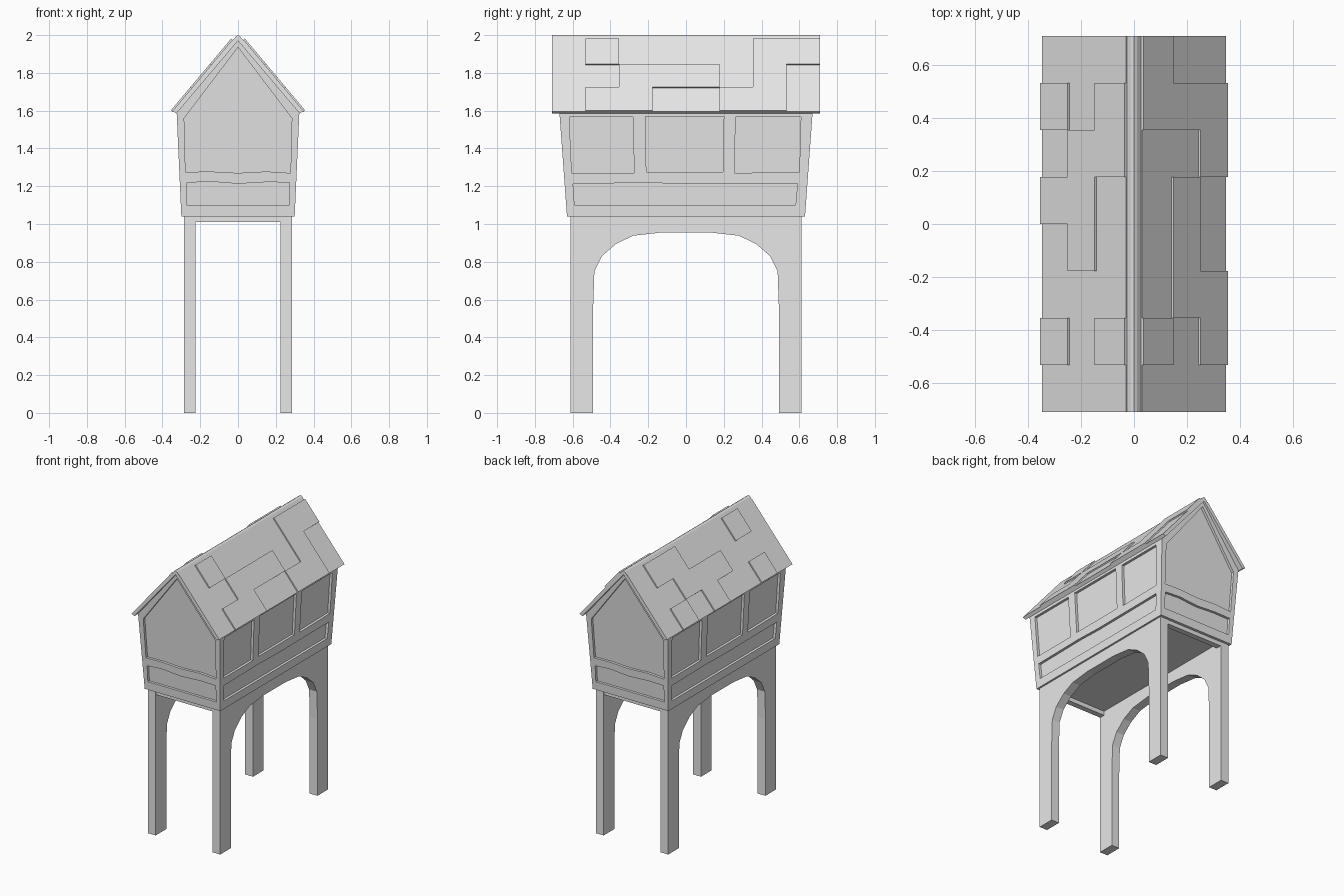
import bpy
import bmesh
from math import hypot

cube = bpy.data.objects.get("Cube")
if cube:
    bpy.data.objects.remove(cube, do_unlink=True)

grey = bpy.data.materials.new("plain grey")
grey.use_nodes = True
COLOR = (0.8, 0.8, 0.8, 1)
grey.diffuse_color = COLOR
grey.node_tree.nodes["Principled BSDF"].inputs["Base Color"].default_value = COLOR


def make_object(name, bm):
    bmesh.ops.recalc_face_normals(bm, faces=bm.faces)
    mesh = bpy.data.meshes.new(name)
    bm.to_mesh(mesh)
    bm.free()
    mesh.materials.append(grey)
    obj = bpy.data.objects.new(name, mesh)
    bpy.context.collection.objects.link(obj)
    return obj


def add_prism(bm, outline, near, far):
    """Join an outline, placed by near(u, v) and far(u, v), into a solid."""
    a = [bm.verts.new(near(u, v)) for u, v in outline]
    b = [bm.verts.new(far(u, v)) for u, v in outline]
    bm.faces.new(a)
    bm.faces.new(b[::-1])
    for i in range(len(a)):
        j = (i + 1) % len(a)
        bm.faces.new((a[i], b[i], b[j], a[j]))


# Walls lean outwards with height
FLOOR, EAVE, PEAK = 1.04, 1.59, 1.975
END, OVERHANG = 0.63, 0.71


def wall_x(z):
    return 0.30 + (z - FLOOR) * 0.045


def wall_y(z):
    return END + (z - FLOOR) * 0.073


# House body
bm = bmesh.new()
half = [(wall_x(FLOOR), FLOOR), (wall_x(EAVE), EAVE)]
section = half + [(0, PEAK)] + [(-x, z) for x, z in reversed(half)]
add_prism(bm, section,
          lambda x, z: (x, -wall_y(z), z),
          lambda x, z: (x, wall_y(z), z))
body = make_object("house_body", bm)

# Sunken wall panels, the same on both sides by half-turn
gable_panel = [(-0.278, 1.275), (-0.15, 1.278), (0, 1.27), (0.15, 1.278), (0.278, 1.27),
               (0.285, 1.56), (0, 1.935), (-0.285, 1.56)]
end_band = [(-0.272, 1.10), (0.272, 1.10), (0.272, 1.22), (0.15, 1.222),
            (0, 1.213), (-0.15, 1.225), (-0.272, 1.218)]
side_band = [(-0.59, 1.10), (0.58, 1.10), (0.59, 1.215), (0, 1.212),
             (-0.2, 1.218), (-0.598, 1.213)]
windows = [[(-0.605, 1.27), (-0.275, 1.27), (-0.28, 1.567), (-0.618, 1.567)],
           [(-0.21, 1.275), (0.197, 1.275), (0.2, 1.57), (-0.215, 1.57)],
           [(0.258, 1.27), (0.6, 1.275), (0.608, 1.567), (0.262, 1.567)]]
DEPTH, CLEAR = 0.018, 0.06
bm = bmesh.new()
for s in (-1, 1):
    for panel in (gable_panel, end_band):
        add_prism(bm, panel,
                  lambda u, z: (-s * u, s * (wall_y(z) - DEPTH), z),
                  lambda u, z: (-s * u, s * (wall_y(z) + CLEAR), z))
    for panel in windows + [side_band]:
        add_prism(bm, panel,
                  lambda u, z: (s * (wall_x(z) - DEPTH), s * u, z),
                  lambda u, z: (s * (wall_x(z) + CLEAR), s * u, z))
cutter = make_object("panel_cutter", bm)
cutter.hide_render = True
mod = body.modifiers.new("panels", "BOOLEAN")
mod.operation = "DIFFERENCE"
mod.solver = "EXACT"
mod.object = cutter
bpy.context.view_layer.objects.active = body
bpy.ops.object.modifier_apply(modifier=mod.name)
bpy.data.objects.remove(cutter, do_unlink=True)

# Legs joined by an arch on each long side
arch = [(0.492, 0.55), (0.485, 0.75), (0.445, 0.83), (0.37, 0.895),
        (0.28, 0.938), (0.13, 0.955)]
half = [(0.612, FLOOR), (0.612, 0), (0.492, 0)] + arch
outline = half + [(-y, z) for y, z in reversed(half)]
for side, s in (("left", 1), ("right", -1)):
    bm = bmesh.new()
    add_prism(bm, outline,
              lambda y, z: (s * 0.225, y, z),
              lambda y, z: (s * 0.287, y, z))
    make_object(side + "_legs_and_arch", bm)

# Thin beams under the two ends
for end, s in (("front", -1), ("back", 1)):
    bm = bmesh.new()
    add_prism(bm, [(-0.226, 1.01), (0.226, 1.01), (0.226, FLOOR), (-0.226, FLOOR)],
              lambda x, z: (x, s * 0.57, z),
              lambda x, z: (x, s * 0.61, z))
    make_object(end + "_floor_beam", bm)

# Roof slab: outer slope, with an underside parallel to it
RIDGE, LIP = (0.012, 1.992), (0.343, 1.598)
run, drop = LIP[0] - RIDGE[0], RIDGE[1] - LIP[1]
length = hypot(run, drop)
nx, nz = drop / length, run / length
THICK = 0.021
half = [RIDGE, LIP, (LIP[0] - nx * THICK, LIP[1] - nz * THICK)]
section = ([(0, 2.0)] + half + [(0, PEAK - 0.005)]
           + [(-x, z) for x, z in reversed(half)])
bm = bmesh.new()
add_prism(bm, section,
          lambda x, z: (x, -OVERHANG, z),
          lambda x, z: (x, OVERHANG, z))
make_object("roof_slab", bm)

# Shingles: rows from ridge to lip, columns front to back, 1 = raised
ROWS = (0.027, 0.14, 0.242, 0.346)
LAYOUT = {"left": (1, ("01000011", "00111010", "01100110")),
          "right": (-1, ("01000110", "00011100", "01001010"))}
COLUMN = 2 * OVERHANG / 8


def slope(x, lift):
    return x + nx * lift, RIDGE[1] - (x - RIDGE[0]) * drop / run + nz * lift


for side, (s, rows) in LAYOUT.items():
    bm = bmesh.new()
    for r, row in enumerate(rows):
        for c, mark in enumerate(row):
            lift = 0.012 if mark == "1" else 0.003
            x0, x1 = ROWS[r], ROWS[r + 1]
            y0 = -OVERHANG + c * COLUMN
            tile = [slope(x0, -0.004), slope(x1, -0.004), slope(x1, lift), slope(x0, lift)]
            add_prism(bm, tile,
                      lambda x, z: (s * x, y0, z),
                      lambda x, z: (s * x, y0 + COLUMN, z))
    make_object(side + "_shingles", bm)
